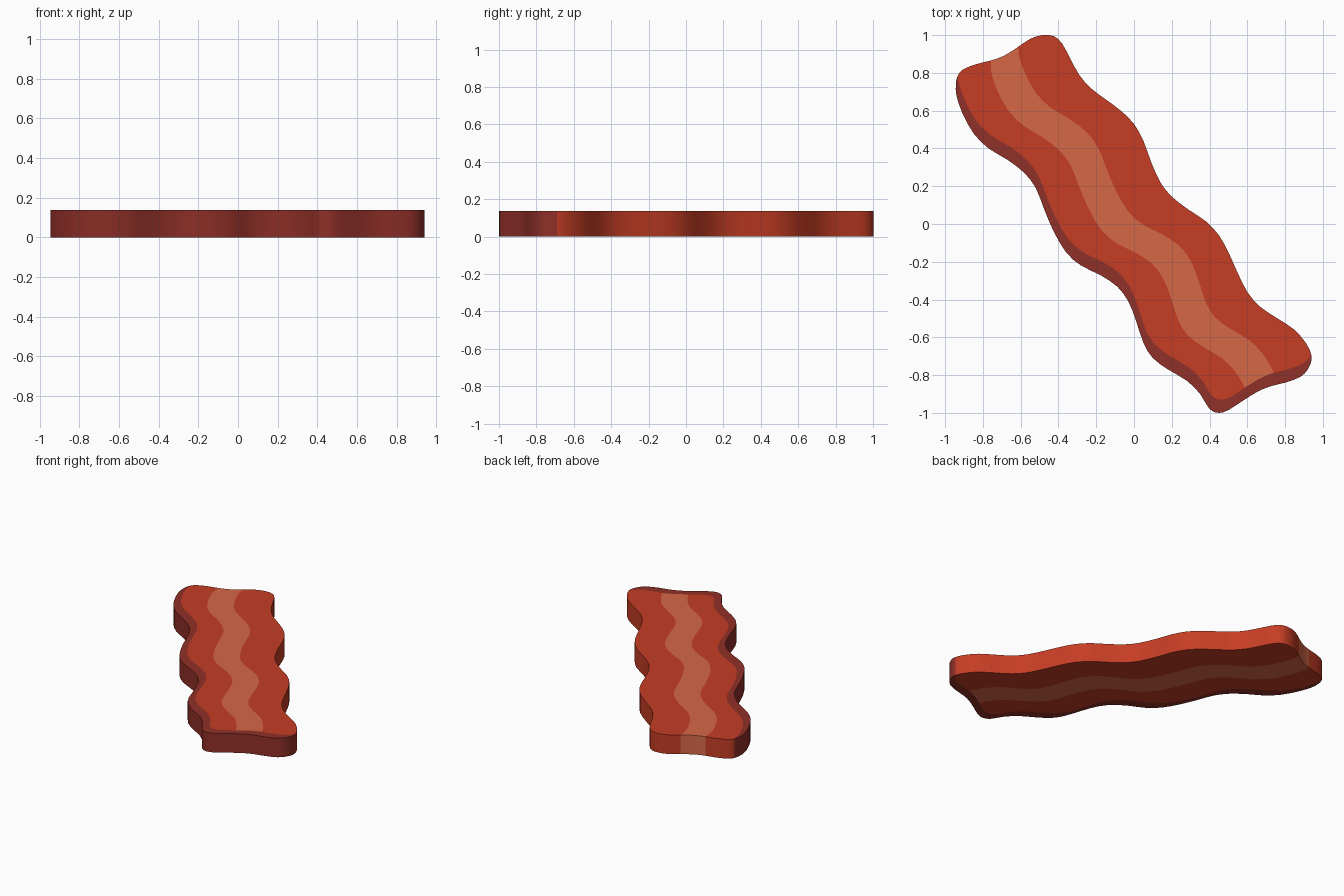
import bpy, bmesh, math
from mathutils import Vector
from mathutils.geometry import delaunay_2d_cdt

if "Cube" in bpy.data.objects:
    bpy.data.objects.remove(bpy.data.objects["Cube"])

THICK = 0.137

# Outline profile read counter-clockwise from the upper left
left = [(-.943, .74), (-.94, .68), (-.91, .59), (-.85, .48), (-.77, .40), (-.67, .34),
        (-.58, .27), (-.52, .19), (-.48, .09), (-.43, -.03), (-.36, -.15), (-.28, -.22),
        (-.18, -.27), (-.09, -.33), (-.03, -.41), (.01, -.51), (.05, -.63), (.10, -.71),
        (.18, -.77), (.28, -.83), (.35, -.90), (.40, -.98)]
near_end = [(.45, -1), (.50, -.985), (.57, -.94), (.65, -.89), (.72, -.86), (.80, -.84),
            (.88, -.81), (.92, -.77), (.94, -.72)]
right = [(.935, -.68), (.91, -.63), (.85, -.56), (.76, -.50), (.67, -.44), (.60, -.36),
         (.545, -.25), (.50, -.15), (.45, -.06), (.38, .015), (.29, .075), (.20, .145),
         (.14, .22), (.09, .33), (.05, .44), (0, .53), (-.07, .60), (-.15, .66),
         (-.23, .72), (-.29, .79), (-.34, .88), (-.38, .955)]
far_end = [(-.425, .995), (-.485, 1), (-.55, .98), (-.625, .93), (-.69, .89),
           (-.76, .865), (-.84, .845), (-.91, .815), (-.935, .78)]


def smooth(points, closed):
    """Insert one Catmull-Rom midpoint per segment."""
    p = [Vector(q) for q in points]
    n, out = len(p), []
    get = (lambda i: p[i % n]) if closed else (lambda i: p[min(max(i, 0), n - 1)])
    for i in range(n if closed else n - 1):
        mid = (9 * (get(i) + get(i + 1)) - get(i - 1) - get(i + 2)) / 16
        out += [p[i], mid]
    return out if closed else out + [p[-1]]


def shifted(points, dx, dy):
    return [q + Vector((dx, dy)) for q in points]


def inside(c, poly):
    hit = False
    for a, b in zip(poly, poly[1:] + poly[:1]):
        if (a.y > c.y) != (b.y > c.y) and c.x < a.x + (c.y - a.y) * (b.x - a.x) / (b.y - a.y):
            hit = not hit
    return hit


def material(name, rgb):
    m = bpy.data.materials.new(name)
    m.diffuse_color = (*rgb, 1)
    m.use_nodes = True
    m.node_tree.nodes["Principled BSDF"].inputs["Base Color"].default_value = m.diffuse_color
    return m


# Colour regions: meat is the outline pushed back, fat follows the wavy side
outline = smooth(left + near_end + right + far_end, True)
meat = shifted(outline, .012, .07)
wave = smooth(left, False)
wave = [wave[0] + Vector((-.03, .12))] + wave + [wave[-1] + Vector((.04, -.1))]
fat = shifted(wave, .185, .12) + shifted(wave, .33, .215)[::-1]

# Cut the flat shape along all region borders
pts, edges = [], []
for loop in (outline, meat, fat):
    s, n = len(pts), len(loop)
    pts += loop
    edges += [(s + i, s + (i + 1) % n) for i in range(n)]
verts, _, tris, *_ = delaunay_2d_cdt(pts, edges, [], 0, 1e-5)

regions = []
for t in tris:
    c = sum((verts[i] for i in t), Vector((0, 0))) / len(t)
    if inside(c, outline):
        regions.append((list(t), 2 if not inside(c, meat) else 1 if inside(c, fat) else 0))

# Thicken: top, bottom and walls take the colour of their region
bm = bmesh.new()
low = [bm.verts.new((v.x, v.y, 0)) for v in verts]
high = [bm.verts.new((v.x, v.y, THICK)) for v in verts]
directed = {(a, b) for t, _ in regions for a, b in zip(t, t[1:] + t[:1])}
for t, mat in regions:
    bm.faces.new([high[i] for i in t]).material_index = mat
    bm.faces.new([low[i] for i in reversed(t)]).material_index = mat
    for a, b in zip(t, t[1:] + t[:1]):
        if (b, a) not in directed:
            bm.faces.new((low[a], low[b], high[b], high[a])).material_index = mat
bmesh.ops.delete(bm, geom=[v for v in bm.verts if not v.link_faces], context='VERTS')
bmesh.ops.recalc_face_normals(bm, faces=bm.faces)

mesh = bpy.data.meshes.new("bacon_strip")
bm.to_mesh(mesh)
bm.free()
for m in (material("meat red", (.56, .047, .018)),
          material("fat orange", (.67, .14, .062)),
          material("dark edge red", (.28, .029, .021))):
    mesh.materials.append(m)
strip = bpy.data.objects.new("bacon_strip", mesh)
bpy.context.collection.objects.link(strip)
bpy.context.view_layer.objects.active = strip
strip.select_set(True)
bpy.ops.object.shade_smooth_by_angle(angle=math.radians(40))
